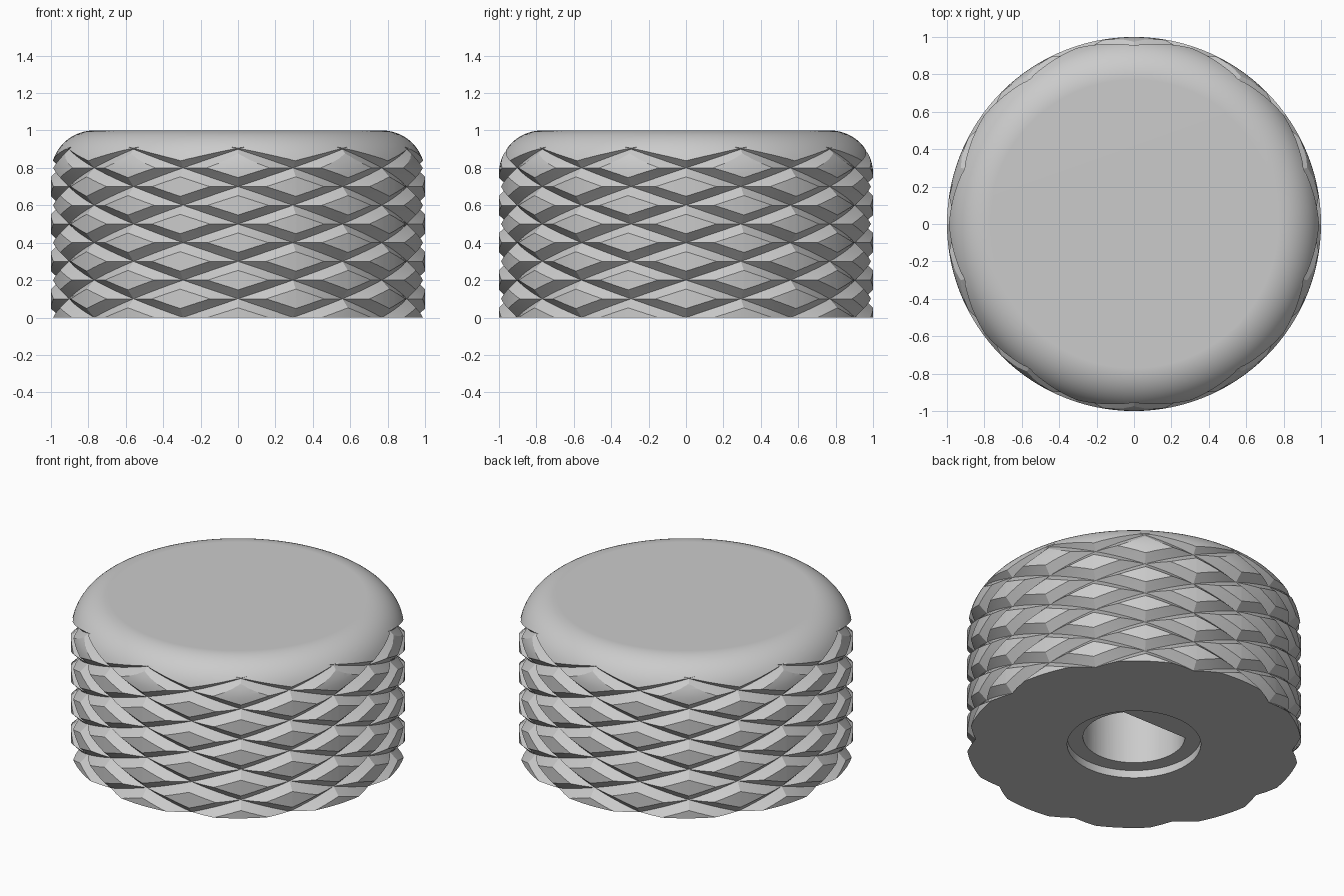
import bpy
import bmesh
import math

if "Cube" in bpy.data.objects:
    bpy.data.objects.remove(bpy.data.objects["Cube"])

STARTS = 10          # grooves per hand
PITCH = 0.2          # height between grooves
FLOOR = 0.95         # radius at groove bottom
HALF_WIDTH = 0.048   # half groove height at the outer surface
FILLET = 0.23
SUB = 8              # subdivisions per diamond, even

grey = bpy.data.materials.new("Light grey")
grey.use_nodes = True
colour = (0.6, 0.6, 0.6, 1)
grey.diffuse_color = colour
grey.node_tree.nodes["Principled BSDF"].inputs["Base Color"].default_value = colour


def finish(bm, name):
    bmesh.ops.remove_doubles(bm, verts=bm.verts, dist=1e-5)
    bmesh.ops.recalc_face_normals(bm, faces=bm.faces)
    mesh = bpy.data.meshes.new(name)
    bm.to_mesh(mesh)
    bm.free()
    mesh.materials.append(grey)
    obj = bpy.data.objects.new(name, mesh)
    bpy.context.collection.objects.link(obj)
    return obj


def lathe(profile, name, steps=120):
    bm = bmesh.new()
    verts = [bm.verts.new((r, 0, z)) for r, z in profile]
    edges = [bm.edges.new(pair) for pair in zip(verts, verts[1:])]
    bmesh.ops.spin(bm, geom=verts + edges, cent=(0, 0, 0), axis=(0, 0, 1),
                   angle=math.tau, steps=steps, use_duplicate=False)
    return finish(bm, name)


def helix_point(i, j):
    # Two helical directions: grooves run where i or j is a multiple of SUB
    u, v = i / SUB, j / SUB
    gap = min(abs(u - round(u)), abs(v - round(v)))
    radius = FLOOR + (1 - FLOOR) * gap * PITCH / HALF_WIDTH
    angle = math.pi * (u + v) / STARTS
    return (radius * math.cos(angle), radius * math.sin(angle), (u - v) * PITCH / 2)


def knurl_solid():
    bm = bmesh.new()
    for a in range(STARTS):
        for row in range(-2, 13):
            b = a - row
            for p in range(SUB):
                for q in range(SUB):
                    i, j = a * SUB + p, b * SUB + q
                    c = [bm.verts.new(helix_point(i + s, j + t))
                         for s, t in ((0, 0), (1, 0), (1, 1), (0, 1))]
                    if p + q == SUB - 1:
                        c = c[1:] + c[:1]
                    bm.faces.new((c[0], c[1], c[2]))
                    bm.faces.new((c[0], c[2], c[3]))
    bmesh.ops.remove_doubles(bm, verts=bm.verts, dist=1e-5)
    # Close both ends with fans
    rims = [e for e in bm.edges if e.is_boundary]
    low = bm.verts.new((0, 0, -0.6))
    high = bm.verts.new((0, 0, 1.6))
    for e in rims:
        bm.faces.new((*e.verts, low if e.verts[0].co.z < 0.5 else high))
    return finish(bm, "knurl_cutter")


def shaft_cutter(radius=0.305, flat=0.19, depth=0.7):
    # D-shaped prism, flat towards the back
    bm = bmesh.new()
    start = math.pi - math.asin(flat / radius)
    sweep = math.pi + 2 * math.asin(flat / radius)
    ring = [bm.verts.new((radius * math.cos(start + sweep * k / 64),
                          radius * math.sin(start + sweep * k / 64), -0.1))
            for k in range(65)]
    face = bm.faces.new(ring)
    out = bmesh.ops.extrude_face_region(bm, geom=[face])
    moved = [g for g in out["geom"] if isinstance(g, bmesh.types.BMVert)]
    bmesh.ops.translate(bm, verts=moved, vec=(0, 0, depth + 0.1))
    return finish(bm, "shaft_hole_cutter")


# Knob body: counterbored base, straight wall, rounded shoulder, flat top
profile = [(0, 0.05), (0.4, 0.05), (0.4, 0), (1, 0)]
for k in range(15):
    t = math.pi / 2 * k / 14
    profile.append((1 - FILLET + FILLET * math.cos(t), 1 - FILLET + FILLET * math.sin(t)))
profile.append((0, 1))
knob = lathe(profile, "knurled_knob")

# Cut the crossed grooves and the shaft hole
for cutter, operation in ((knurl_solid(), "INTERSECT"), (shaft_cutter(), "DIFFERENCE")):
    mod = knob.modifiers.new(cutter.name, "BOOLEAN")
    mod.operation = operation
    mod.solver = "EXACT"
    mod.object = cutter
    cutter.hide_render = True

bpy.context.view_layer.update()
baked = bpy.data.meshes.new_from_object(
    knob.evaluated_get(bpy.context.evaluated_depsgraph_get()))
knob.modifiers.clear()
knob.data = baked
for obj in [o for o in bpy.data.objects if o.name.endswith("_cutter")]:
    bpy.data.objects.remove(obj)

# Smooth curved surfaces, keep groove edges crisp and flats flat
bpy.ops.object.select_all(action="DESELECT")
knob.select_set(True)
bpy.context.view_layer.objects.active = knob
bpy.ops.object.shade_smooth_by_angle(angle=math.radians(20))
weighted = knob.modifiers.new("Even shading", "WEIGHTED_NORMAL")
weighted.keep_sharp = True
